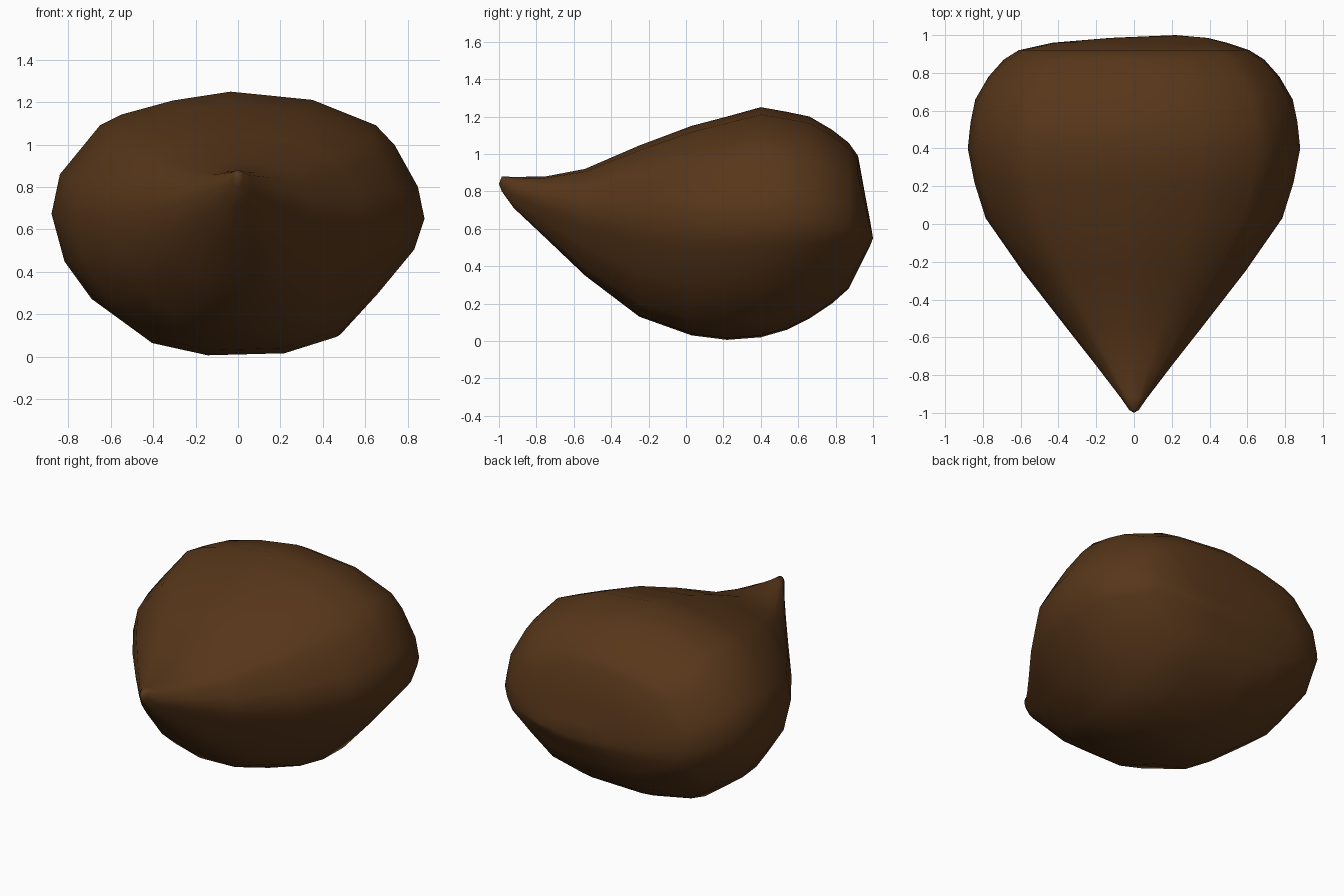
import bpy, bmesh

# Cross-section outline, normalised: x by half width, z by height above/below the widest line
SECTION = [(1, 0), (.965, .25), (.84, .58), (.74, .735), (.40, .935), (-.04, 1), (-.35, .93),
           (-.625, .82), (-.74, .735), (-.955, .35), (-1, .04), (-.93, -.32), (-.785, -.6),
           (-.48, -.91), (-.17, -1), (.26, -.985), (.55, -.865), (.75, -.56), (.945, -.23)]

# Rings along the body: y, centre x, half width, top z, widest z, bottom z
RINGS = [(-.985, 0, .025, .88, .845, .80),
         (-.92, 0, .07, .877, .80, .71),
         (-.75, 0, .20, .88, .75, .55),
         (-.54, 0, .365, .92, .69, .35),
         (-.25, 0, .59, 1.045, .66, .13),
         (.03, 0, .785, 1.15, .65, .03),
         (.22, 0, .845, 1.20, .65, .006),
         (.40, 0, .88, 1.25, .65, .02),
         (.54, 0, .865, 1.225, .65, .06),
         (.66, 0, .84, 1.20, .64, .12),
         (.78, 0, .77, 1.13, .63, .20),
         (.87, 0, .69, 1.06, .61, .28),
         (.92, 0, .61, .99, .60, .38),
         (.96, .03, .46, .77, .58, .46),
         (.985, .13, .26, .64, .56, .51)]

# Drop-shaped body lofted through the rings and closed at both tips
bm = bmesh.new()
loops = []
for y, cx, w, top, mid, bot in RINGS:
    loops.append([bm.verts.new((cx + w * x, y, mid + z * ((top - mid) if z > 0 else (mid - bot))))
                  for x, z in SECTION])
n = len(SECTION)
for a, b in zip(loops, loops[1:]):
    for i in range(n):
        j = (i + 1) % n
        bm.faces.new((a[i], a[j], b[j], b[i]))
for loop, tip in ((loops[0], (0, -1, .84)), (loops[-1], (.22, 1, .55))):
    v = bm.verts.new(tip)
    for i in range(n):
        bm.faces.new((loop[i], loop[(i + 1) % n], v))
bmesh.ops.recalc_face_normals(bm, faces=bm.faces)
for f in bm.faces:
    f.smooth = True
mesh = bpy.data.meshes.new("drop_body")
bm.to_mesh(mesh)
bm.free()
body = bpy.data.objects.new("drop_body", mesh)
bpy.context.collection.objects.link(body)

# Brown finish
mat = bpy.data.materials.new("brown")
mat.diffuse_color = (.095, .037, .010, 1)
mesh.materials.append(mat)
